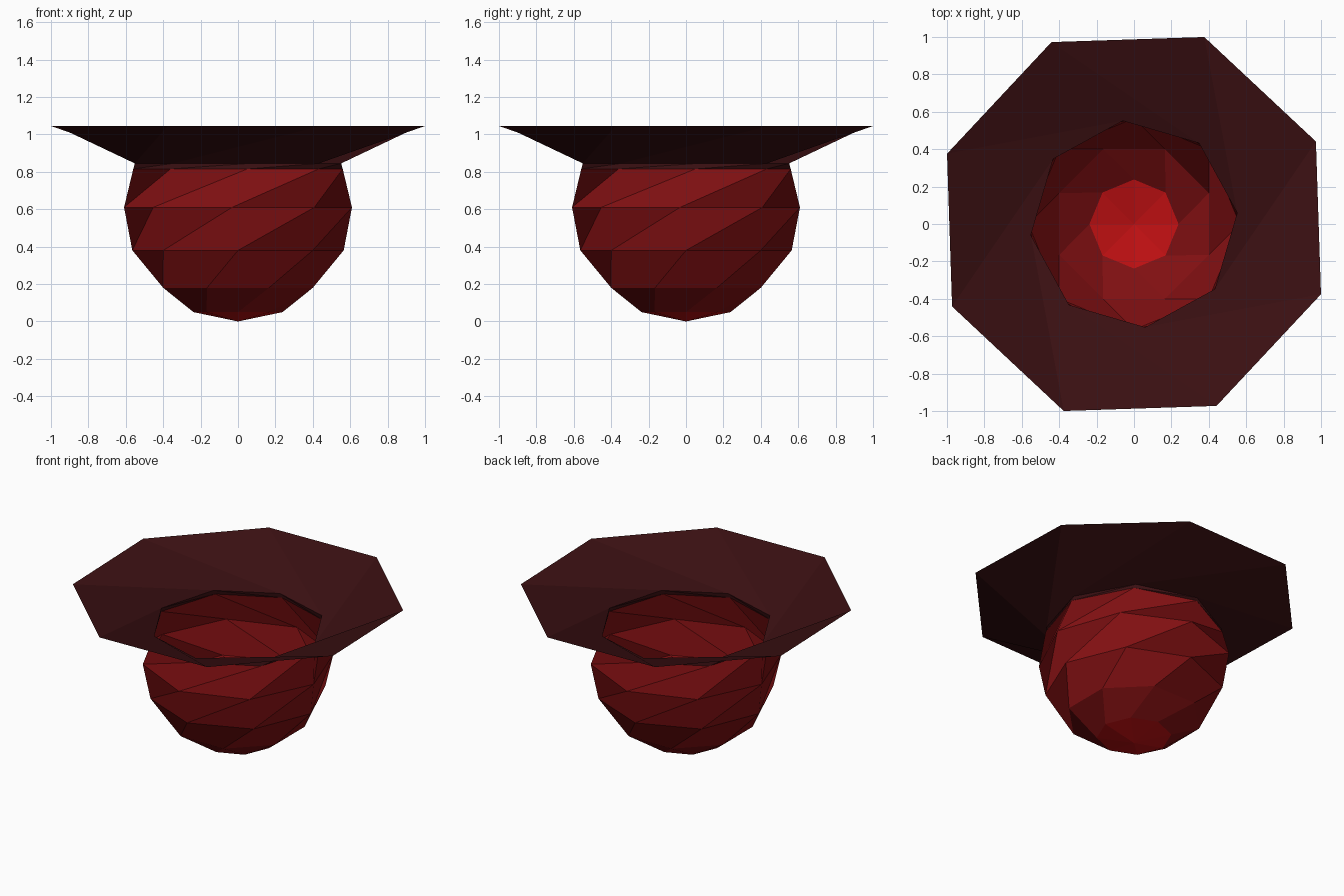
import bpy
import bmesh
from math import cos, sin, radians

SIDES = 8

old = bpy.data.objects.get("Cube")
if old:
    bpy.data.objects.remove(old, do_unlink=True)


def make_material(name, color):
    mat = bpy.data.materials.new(name)
    mat.use_nodes = True
    mat.diffuse_color = color
    bsdf = mat.node_tree.nodes["Principled BSDF"]
    bsdf.inputs["Base Color"].default_value = color
    bsdf.inputs["Roughness"].default_value = 0.9
    return mat


def twisted_shell(name, rings, mat, tip=None):
    """Skin octagonal rings (radius, height, angle); each ring spirals on the last."""
    bm = bmesh.new()
    loops = []
    for radius, z, turn in rings:
        angles = [radians(turn + 360 * i / SIDES) for i in range(SIDES)]
        loops.append([bm.verts.new((radius * cos(a), radius * sin(a), z)) for a in angles])
    for low, high in zip(loops, loops[1:]):
        for i in range(SIDES):
            j = (i + 1) % SIDES
            bm.faces.new((low[j], high[j], high[i], low[i]))
    # Close the bottom with a shallow fan
    if tip is not None:
        point = bm.verts.new((0, 0, tip))
        for i in range(SIDES):
            bm.faces.new((loops[0][(i + 1) % SIDES], loops[0][i], point))
    mesh = bpy.data.meshes.new(name)
    bm.to_mesh(mesh)
    bm.free()
    mesh.materials.append(mat)
    obj = bpy.data.objects.new(name, mesh)
    bpy.context.collection.objects.link(obj)
    return obj


crimson = make_material("deep red", (0.22, 0.005, 0.006, 1))
maroon = make_material("dark maroon", (0.043, 0.005, 0.006, 1))
scarlet = make_material("bright red", (0.53, 0.005, 0.006, 1))

# Rings shared by neighbouring parts; angles grow with the upward spiral
base_ring = (0.238, 0.05, 0)
throat_ring = (0.562, 0.815, 140)

# Bright shallow bottom of the cup
twisted_shell("cup_base", [base_ring], scarlet, tip=0)

# Twisted cup wall
twisted_shell("cup_wall", [
    base_ring,
    (0.433, 0.18, 22.5),
    (0.565, 0.38, 45),
    (0.61, 0.61, 87),
    throat_ring,
], crimson)

# Dark collar and wide flared rim
twisted_shell("flared_rim", [
    throat_ring,
    (0.555, 0.845, 186.2),
    (1.068, 1.045, 249.4),
], maroon)
